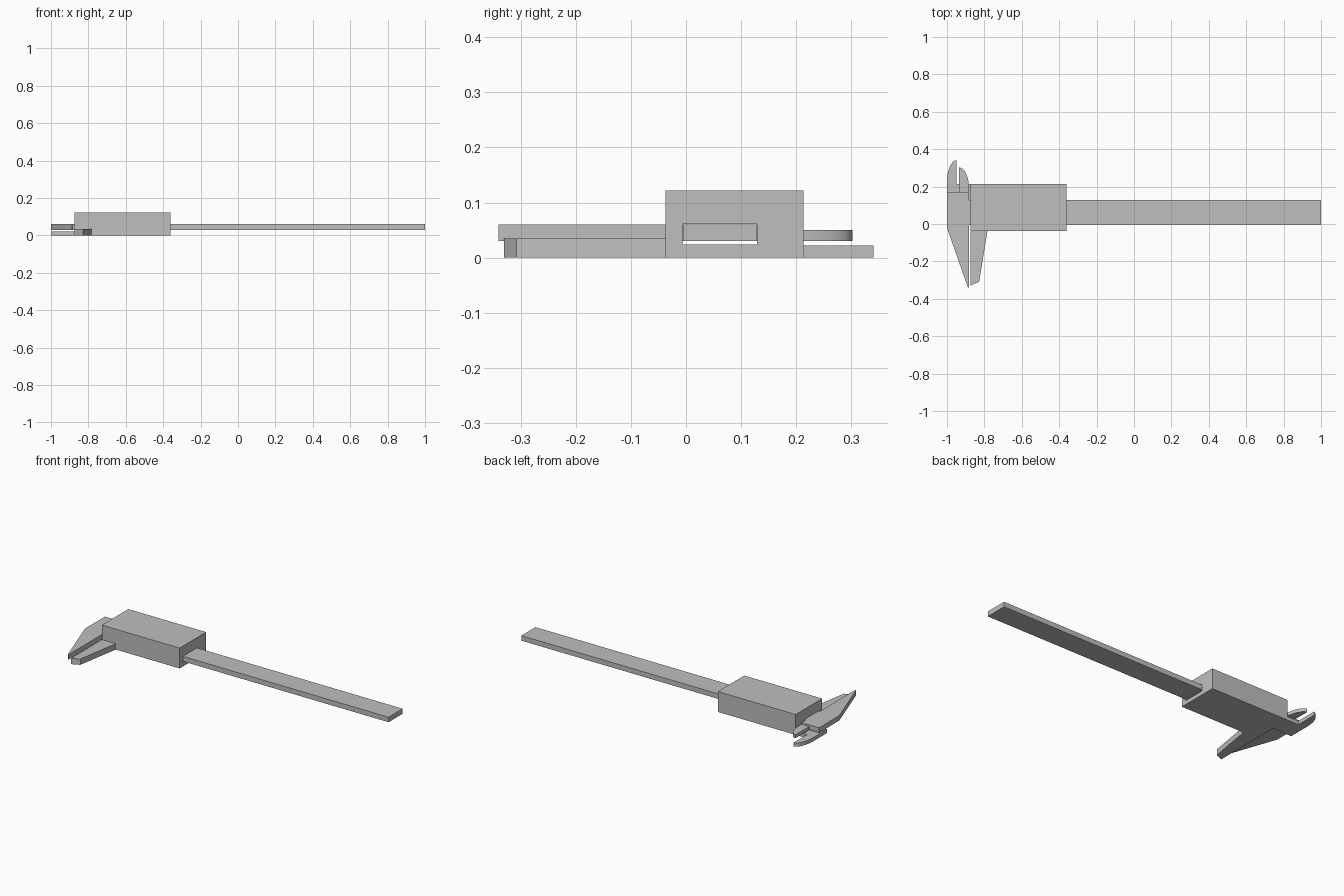
import bpy
import bmesh
from math import sin, cos, pi

cube = bpy.data.objects.get("Cube")
if cube:
    bpy.data.objects.remove(cube, do_unlink=True)

steel = bpy.data.materials.new("grey_steel")
steel.use_nodes = True
GREY = (0.52, 0.52, 0.52, 1)
steel.diffuse_color = GREY
steel.node_tree.nodes["Principled BSDF"].inputs["Base Color"].default_value = GREY


def plate(name, outline, z0, z1):
    """Flat plate: an outline in x and y raised from z0 to z1."""
    bm = bmesh.new()
    face = bm.faces.new([bm.verts.new((x, y, z0)) for x, y in outline])
    raised = bmesh.ops.extrude_face_region(bm, geom=[face])["geom"]
    bmesh.ops.translate(bm, vec=(0, 0, z1 - z0),
                        verts=[v for v in raised if isinstance(v, bmesh.types.BMVert)])
    bmesh.ops.recalc_face_normals(bm, faces=bm.faces)
    mesh = bpy.data.meshes.new(name)
    bm.to_mesh(mesh)
    bm.free()
    mesh.materials.append(steel)
    obj = bpy.data.objects.new(name, mesh)
    bpy.context.collection.objects.link(obj)
    return obj


def box(name, x0, x1, y0, y1, z0, z1):
    return plate(name, [(x0, y0), (x1, y0), (x1, y1), (x0, y1)], z0, z1)


def arc(x_side, x_tip, y_base, y_tip, steps=10):
    """Quarter ellipse from the side of a jaw up to its tip."""
    angles = [i * pi / 2 / steps for i in range(steps + 1)]
    return [(x_tip + (x_side - x_tip) * cos(a), y_base + (y_tip - y_base) * sin(a))
            for a in angles]


def smooth(obj):
    bpy.ops.object.select_all(action='DESELECT')
    obj.select_set(True)
    bpy.context.view_layer.objects.active = obj
    bpy.ops.object.shade_smooth_by_angle()


# Slider body with a channel for the beam
body = box("slider_body", -0.875, -0.36, -0.037, 0.213, 0, 0.122)
slot = box("slot_cutter", -1.1, -0.2, -0.006, 0.129, 0.024, 0.061)
slot.hide_render = True
slot.hide_viewport = True
cut = body.modifiers.new("slot", 'BOOLEAN')
cut.object = slot
cut.solver = 'EXACT'

# Beam running through the slider
box("beam", -0.9, 1, -0.005, 0.128, 0.03, 0.06)

# Large outside jaws
plate("fixed_outside_jaw",
      [(-1, 0.17), (-1, -0.02), (-0.888, -0.34), (-0.882, -0.34), (-0.882, 0.17)],
      0.03, 0.06)
plate("sliding_outside_jaw",
      [(-0.875, -0.03), (-0.875, -0.33), (-0.828, -0.308), (-0.782, -0.03)],
      0, 0.035)

# Small inside jaws, crossing over each other
smooth(plate("sliding_inside_jaw",
             [(-0.87, 0.213), (-0.87, 0.095), (-1, 0.095)]
             + arc(-1, -0.95, 0.22, 0.34) + [(-0.95, 0.213)], 0, 0.022))
smooth(plate("fixed_inside_jaw",
             [(-0.935, 0.12), (-0.882, 0.12)]
             + arc(-0.882, -0.935, 0.19, 0.302), 0.03, 0.05))
